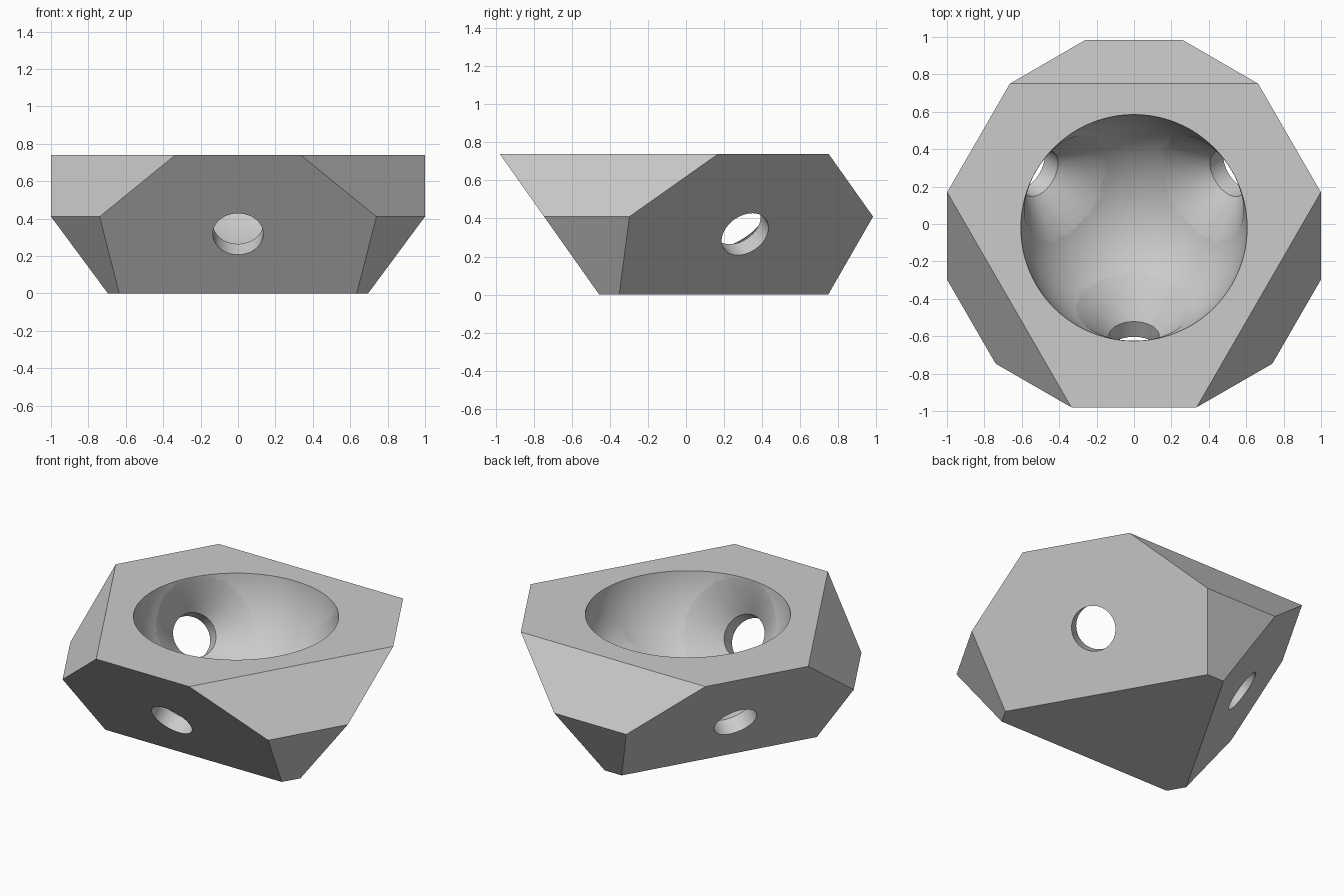
import bpy, bmesh
from math import sin, cos, pi, radians, sqrt
from mathutils import Matrix, Vector

if "Cube" in bpy.data.objects:
    bpy.data.objects.remove(bpy.data.objects["Cube"])

HEIGHT = 0.74
CENTRE = Vector((0, -0.02, 0.785))            # centre of the spherical bowl
AXIS = Vector((0, -sqrt(2 / 3), -sqrt(1 / 3)))  # normal of the front slope
TURNS = [Matrix.Rotation(i * 2 * pi / 3, 4, "Z") for i in range(3)]

grey = bpy.data.materials.new("light_grey")
grey.use_nodes = True
colour = (0.6, 0.6, 0.6, 1)
grey.diffuse_color = colour
grey.node_tree.nodes["Principled BSDF"].inputs["Base Color"].default_value = colour


def make_object(name, bm):
    bmesh.ops.recalc_face_normals(bm, faces=bm.faces)
    mesh = bpy.data.meshes.new(name)
    bm.to_mesh(mesh)
    bm.free()
    mesh.materials.append(grey)
    obj = bpy.data.objects.new(name, mesh)
    bpy.context.collection.objects.link(obj)
    return obj


def lathe(name, profile, matrix, sides=64):
    """Closed solid from (distance along axis, radius) pairs."""
    bm = bmesh.new()
    rings = [[bm.verts.new((r * cos(2 * pi * i / sides), r * sin(2 * pi * i / sides), a))
              for i in range(sides)] for a, r in profile]
    for low, high in zip(rings, rings[1:]):
        for i in range(sides):
            j = (i + 1) % sides
            bm.faces.new((low[i], low[j], high[j], high[i]))
    bm.faces.new(rings[0])
    bm.faces.new(rings[-1])
    bmesh.ops.transform(bm, matrix=matrix, verts=bm.verts)
    return make_object(name, bm)


# Faceted body: corners of the front slope, repeated three times round
bm = bmesh.new()
for turn in TURNS:
    for x, z in ((0.335, HEIGHT), (0.74, 0.41), (0.635, 0)):
        y = -0.96 + (HEIGHT - z) / sqrt(2)
        for side in (-1, 1):
            bm.verts.new(turn @ Vector((side * x, y, z)))
bmesh.ops.convex_hull(bm, input=bm.verts)
bmesh.ops.dissolve_limit(bm, angle_limit=radians(1), verts=bm.verts, edges=bm.edges)
bmesh.ops.translate(bm, vec=(0, CENTRE.y, 0), verts=bm.verts)
body = make_object("corner_block", bm)

# Bowl cutter
bm = bmesh.new()
bmesh.ops.create_uvsphere(bm, u_segments=96, v_segments=48, radius=0.607,
                          matrix=Matrix.Translation(CENTRE))
cutters = [make_object("bowl_cutter", bm)]

# Bore cutters: a straight hole that flares towards the bowl
aim = AXIS.to_track_quat("Z", "Y").to_matrix().to_4x4()
for turn in TURNS:
    cutters.append(lathe("bore_cutter", [(0.45, 0.373), (0.71, 0.135), (1, 0.135)],
                         Matrix.Translation(CENTRE) @ turn @ aim))

bpy.context.view_layer.objects.active = body
for cutter in cutters:
    cutter.hide_render = True
    mod = body.modifiers.new("cut", "BOOLEAN")
    mod.operation = "DIFFERENCE"
    mod.solver = "EXACT"
    mod.object = cutter
    bpy.ops.object.modifier_apply(modifier=mod.name)
    bpy.data.objects.remove(cutter)

bpy.ops.object.select_all(action="DESELECT")
body.select_set(True)
bpy.ops.object.shade_smooth_by_angle(angle=radians(30))
